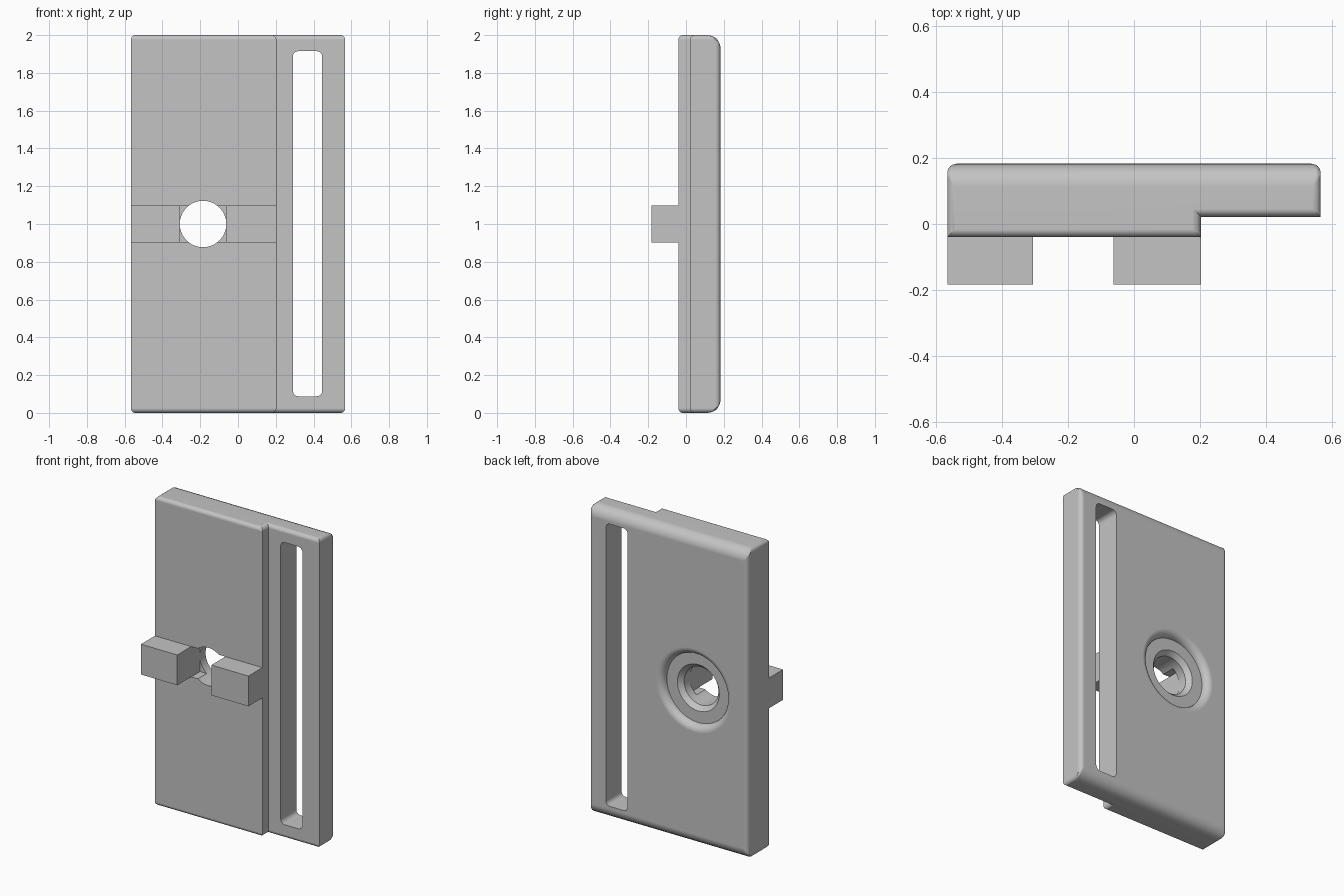
import bpy, bmesh, math
from mathutils import Matrix, Vector

if "Cube" in bpy.data.objects:
    bpy.data.objects.remove(bpy.data.objects["Cube"])

# Overall dimensions
SIDE, STEP_X = 0.567, 0.203
FRONT, STEP_Y, BACK = -0.04, 0.022, 0.183
HEIGHT = 2.0
HOLE_X, HOLE_Z, HOLE_R = -0.185, 1.0, 0.123

grey = bpy.data.materials.new("plain grey")
grey.use_nodes = True
colour = (0.55, 0.55, 0.55, 1)
grey.diffuse_color = colour
grey.node_tree.nodes["Principled BSDF"].inputs["Base Color"].default_value = colour


def make_object(name, bm):
    bmesh.ops.recalc_face_normals(bm, faces=bm.faces)
    mesh = bpy.data.meshes.new(name)
    bm.to_mesh(mesh)
    bm.free()
    mesh.materials.append(grey)
    ob = bpy.data.objects.new(name, mesh)
    bpy.context.scene.collection.objects.link(ob)
    return ob


def box(name, low, high, round_y=0):
    """Box between two corners, optionally rounding the edges along y."""
    low, high = Vector(low), Vector(high)
    bm = bmesh.new()
    bmesh.ops.create_cube(bm, size=1)
    bmesh.ops.scale(bm, vec=high - low, verts=bm.verts)
    bmesh.ops.translate(bm, vec=(low + high) / 2, verts=bm.verts)
    if round_y:
        edges = [e for e in bm.edges if abs(e.verts[0].co.y - e.verts[1].co.y) > 1e-4]
        bmesh.ops.bevel(bm, geom=edges, offset=round_y, segments=5,
                        profile=0.5, affect='EDGES')
    return make_object(name, bm)


def lathe_y(name, profile):
    """Revolve (radius, y) points about the hole axis."""
    bm = bmesh.new()
    verts = [bm.verts.new((r, y, 0)) for r, y in profile]
    edges = [bm.edges.new(pair) for pair in zip(verts, verts[1:])]
    bmesh.ops.spin(bm, geom=verts + edges, cent=(0, 0, 0), axis=(0, 1, 0),
                   angle=math.tau, steps=64)
    bmesh.ops.remove_doubles(bm, verts=bm.verts, dist=1e-5)
    bmesh.ops.translate(bm, vec=(HOLE_X, 0, HOLE_Z), verts=bm.verts)
    return make_object(name, bm)


def bake(ob):
    """Replace the mesh with its modified result."""
    bpy.context.view_layer.update()
    graph = bpy.context.evaluated_depsgraph_get()
    mesh = bpy.data.meshes.new_from_object(ob.evaluated_get(graph))
    ob.modifiers.clear()
    ob.data = mesh


# Stepped plate: L-shaped outline raised along z
bm = bmesh.new()
outline = [(-SIDE, FRONT), (STEP_X, FRONT), (STEP_X, STEP_Y),
           (SIDE, STEP_Y), (SIDE, BACK), (-SIDE, BACK)]
base = bm.faces.new([bm.verts.new((x, y, 0)) for x, y in outline])
raised = bmesh.ops.extrude_face_region(bm, geom=[base])
bmesh.ops.translate(bm, vec=(0, 0, HEIGHT),
                    verts=[v for v in raised["geom"] if isinstance(v, bmesh.types.BMVert)])
plate = make_object("stepped_plate", bm)

# Rounding: large on the back ends, small on other ends and back sides
weights = plate.data.attributes.new("bevel_weight_edge", 'FLOAT', 'EDGE')
for edge in plate.data.edges:
    a, b = (plate.data.vertices[i].co for i in edge.vertices)
    at_back = min(a.y, b.y) > BACK - 1e-4
    at_end = abs(a.z - b.z) < 1e-4
    weights.data[edge.index].value = (
        1.0 if at_back and at_end else 0.4 if at_back else 0.35 if at_end else 0)
bevel = plate.modifiers.new("rounding", 'BEVEL')
bevel.limit_method = 'WEIGHT'
bevel.width = 0.07
bevel.segments = 6
bevel.use_clamp_overlap = False
bake(plate)

# Stepped hole with a flared mouth on the back
flare, seat_r = 0.045, 0.225
seat_y = BACK - flare
profile = [(0, -0.3), (HOLE_R, -0.3), (HOLE_R, seat_y - 0.03),
           (0.15, seat_y), (seat_r, seat_y)]
for i in range(1, 7):
    t = math.radians(15 * i)
    profile.append((seat_r + flare * (1 - math.cos(t)), seat_y + flare * math.sin(t)))
profile += [(seat_r + flare + 0.001, 0.3), (0, 0.3)]

# Cutters: hole, long strap slot, square notch between the lugs
cutters = [
    lathe_y("hole_cutter", profile),
    box("slot_cutter", (0.29, -0.3, 0.088), (0.446, 0.3, 1.915), 0.03),
    box("notch_cutter", (HOLE_X - 0.122, -0.3, 0.902), (HOLE_X + 0.122, 0.05, 1.098)),
]
for cutter in cutters:
    cutter.hide_render = True
    cut = plate.modifiers.new(cutter.name, 'BOOLEAN')
    cut.operation = 'DIFFERENCE'
    cut.solver = 'EXACT'
    cut.object = cutter
    bake(plate)
for cutter in cutters:
    bpy.data.objects.remove(cutter)

# Smooth fillets, crisp edges
plate.data.shade_smooth()
plate.data.set_sharp_from_angle(angle=math.radians(28))
normals = plate.modifiers.new("flat face normals", 'WEIGHTED_NORMAL')
normals.keep_sharp = True

# Lugs on the front, either side of the hole
for name, x0, x1 in (("right_lug", -SIDE, HOLE_X - 0.122),
                     ("left_lug", HOLE_X + 0.122, STEP_X)):
    box(name, (x0, -BACK, 0.902), (x1, FRONT, 1.098))
